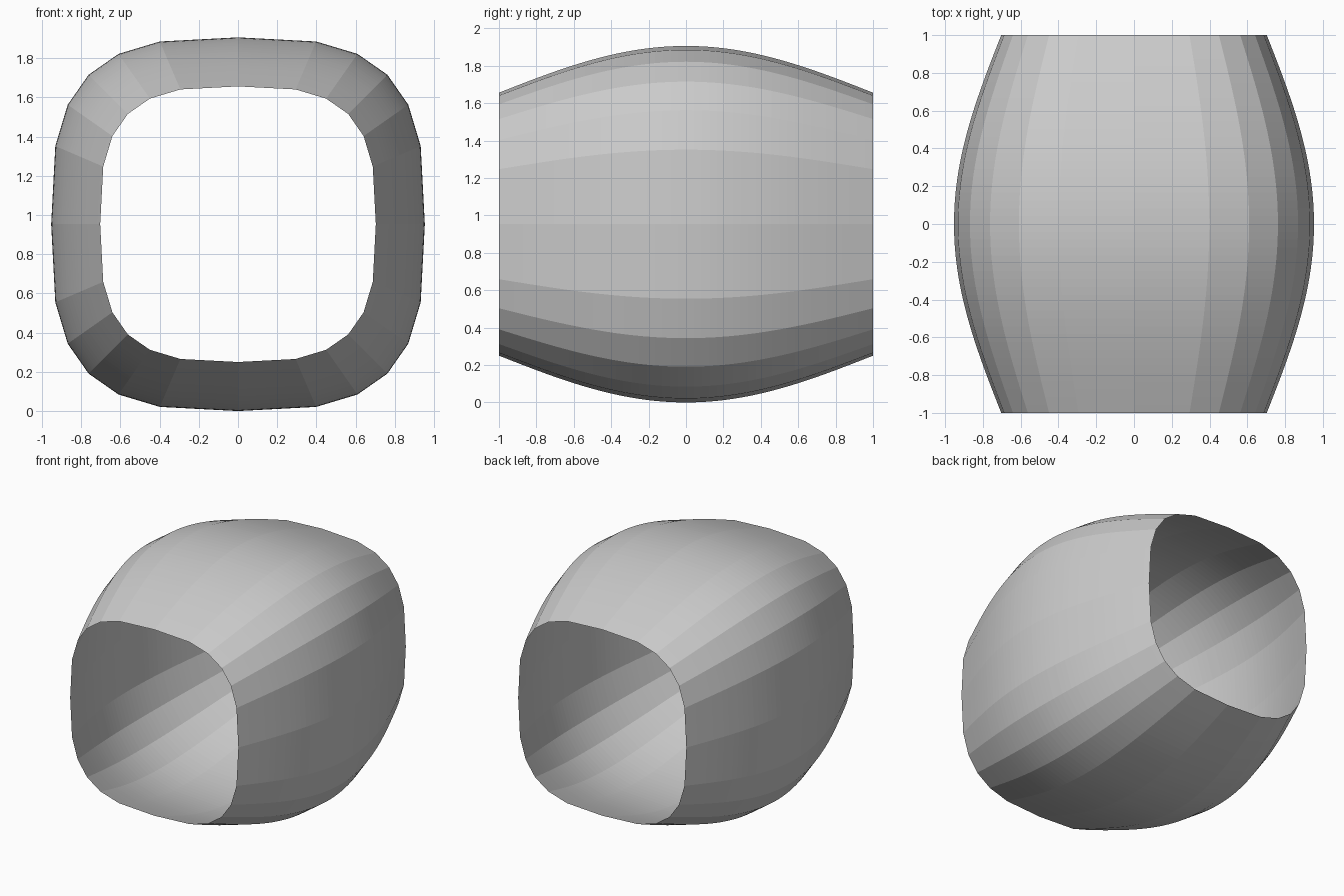
import bpy, bmesh
from math import sin, cos, pi, copysign

if "Cube" in bpy.data.objects:
    bpy.data.objects.remove(bpy.data.objects["Cube"])

SIDES, RINGS = 24, 48          # facets around, steps along the length
POWER = 0.645                  # squareness of the rounded-square section
END_R, BULGE = 0.703, 0.25     # half-width at the open ends, extra at the middle
CENTRE_Z = END_R + BULGE


def soft(v):
    """Superellipse power that keeps the sign."""
    return 0.0 if abs(v) < 1e-9 else copysign(abs(v) ** POWER, v)


# Open barrel shell: rounded-square rings bulging along y
bm = bmesh.new()
rings = []
for i in range(RINGS + 1):
    y = -1 + 2 * i / RINGS
    r = END_R + BULGE * cos(pi * y / 2)
    rings.append([bm.verts.new((r * soft(cos(2 * pi * k / SIDES)), y,
                                CENTRE_Z + r * soft(sin(2 * pi * k / SIDES))))
                  for k in range(SIDES)])

# Skin neighbouring rings, leaving both ends open
for a, b in zip(rings, rings[1:]):
    for k in range(SIDES):
        n = (k + 1) % SIDES
        bm.faces.new((a[k], a[n], b[n], b[k]))

mesh = bpy.data.meshes.new("barrel_shell")
bm.normal_update()
# Make faces point outward from the axis
if bm.faces[:][0].normal.x < 0:
    bmesh.ops.reverse_faces(bm, faces=bm.faces[:])
bm.to_mesh(mesh)
bm.free()
shell = bpy.data.objects.new("barrel_shell", mesh)
bpy.context.collection.objects.link(shell)
